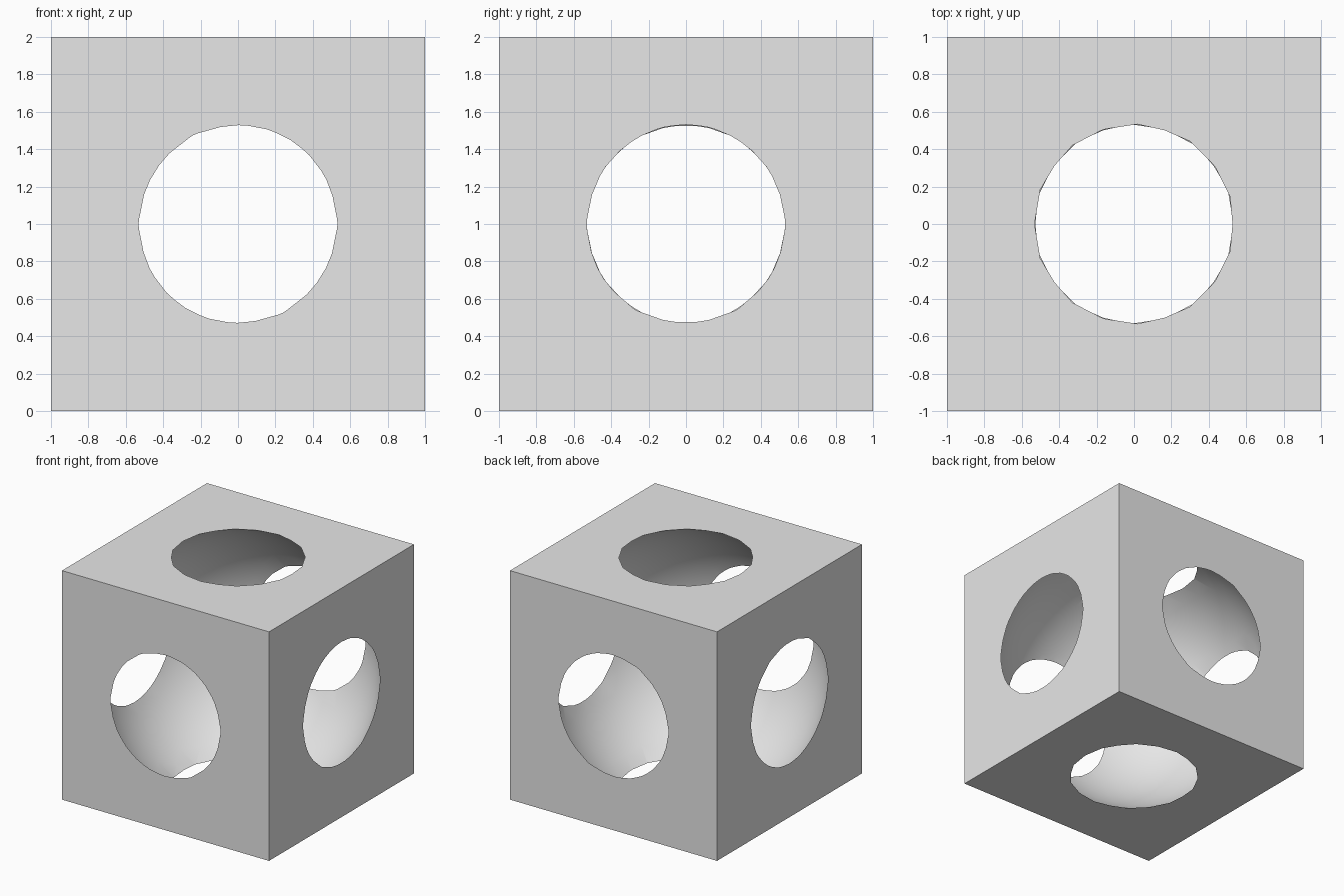
import bpy
import math

# Remove the default object
default = bpy.data.objects.get("Cube")
if default:
    bpy.data.objects.remove(default, do_unlink=True)

SIZE = 2.0
HOLE_RADIUS = 0.534
# The sphere meets every face of the block in a circle of the hole radius
SPHERE_RADIUS = math.hypot(SIZE / 2, HOLE_RADIUS)

# Plain grey material
grey = bpy.data.materials.new("plain grey")
grey.use_nodes = True
colour = (0.8, 0.8, 0.8, 1.0)
grey.diffuse_color = colour
grey.node_tree.nodes["Principled BSDF"].inputs["Base Color"].default_value = colour

# Spherical cutter
bpy.ops.mesh.primitive_ico_sphere_add(
    subdivisions=4, radius=SPHERE_RADIUS, location=(0, 0, SIZE / 2))
cutter = bpy.context.object
cutter.name = "sphere_cutter"
cutter.hide_render = True
cutter.data.materials.append(grey)

# Block hollowed by the sphere, leaving a round opening in each face
bpy.ops.mesh.primitive_cube_add(size=SIZE, location=(0, 0, SIZE / 2))
block = bpy.context.object
block.name = "hollow_block"
block.data.materials.append(grey)
cut = block.modifiers.new("spherical hollow", 'BOOLEAN')
cut.operation = 'DIFFERENCE'
cut.solver = 'EXACT'
cut.object = cutter
bpy.ops.object.modifier_apply(modifier=cut.name)
bpy.data.objects.remove(cutter, do_unlink=True)

# Smooth hollow, sharp rims and block edges
block.select_set(True)
bpy.context.view_layer.objects.active = block
bpy.ops.object.shade_smooth_by_angle(angle=math.radians(30))
